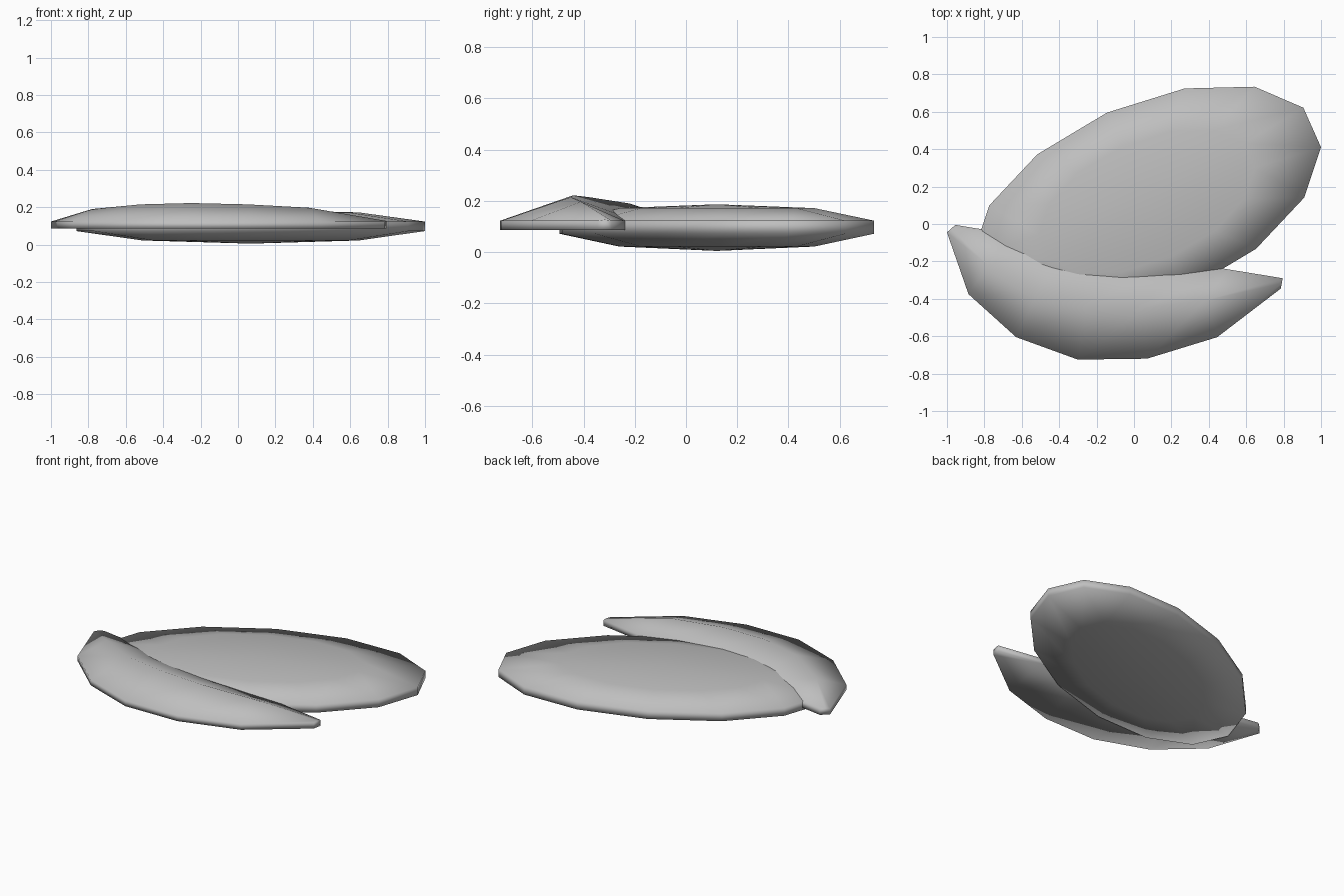
import bpy, math
from mathutils import Vector

if "Cube" in bpy.data.objects:
    bpy.data.objects.remove(bpy.data.objects["Cube"])

grey = bpy.data.materials.new("light_grey")
grey.diffuse_color = (0.52, 0.52, 0.52, 1)
grey.use_nodes = True
grey.node_tree.nodes["Principled BSDF"].inputs["Base Color"].default_value = grey.diffuse_color


def add_part(name, verts, faces):
    mesh = bpy.data.meshes.new(name)
    mesh.from_pydata(verts, [], faces)
    mesh.materials.append(grey)
    obj = bpy.data.objects.new(name, mesh)
    bpy.context.collection.objects.link(obj)
    bpy.context.view_layer.objects.active = obj
    obj.select_set(True)
    bpy.ops.object.mode_set(mode='EDIT')
    bpy.ops.mesh.select_all(action='SELECT')
    bpy.ops.mesh.normals_make_consistent(inside=False)
    bpy.ops.object.mode_set(mode='OBJECT')
    mesh.shade_smooth()
    obj.select_set(False)
    return obj


# Lens-shaped disc: fourteen-sided slanted ellipse in four rings plus poles
SIDES = 14
centre = Vector((0.068, 0.12, 0))
axis_a, axis_b = Vector((0.932, 0.29, 0)), Vector((-0.005, 0.554, 0))
rings = [(0.62, 0.022), (1, 0.072), (1, 0.123), (0.62, 0.172)]
verts, faces = [], []
for scale, z in rings:
    for k in range(SIDES):
        t = 2 * math.pi * k / SIDES
        p = centre + scale * (axis_a * math.cos(t) + axis_b * math.sin(t))
        verts.append((p.x, p.y, z))
bottom = len(verts)
verts += [(centre.x, centre.y, 0.005), (centre.x, centre.y, 0.187)]
for k in range(SIDES):
    n = (k + 1) % SIDES
    for r in range(len(rings) - 1):
        a, b = r * SIDES, (r + 1) * SIDES
        faces.append((a + k, a + n, b + n, b + k))
    faces.append((bottom, n, k))
    faces.append((bottom + 1, 3 * SIDES + k, 3 * SIDES + n))
add_part("disc", verts, faces)

# Curved side wing: rounded outer edge, straight inner edge, raised ridge
outer = [(-1, -.045), (-.885, -.375), (-.63, -.605), (-.30, -.725),
         (.07, -.72), (.445, -.605), (.785, -.345)]
ridge = [(-.978, -.025, .127), (-.78, -.22, .19), (-.52, -.38, .215), (-.25, -.44, .222),
         (.05, -.45, .215), (.38, -.41, .197), (.79, -.317, .127)]
inner_start, inner_end = Vector((-.955, -.005)), Vector((.795, -.29))
LOW, HIGH = 0.086, 0.123
verts, faces = [], []
last = len(outer) - 1
for i, (o, top) in enumerate(zip(outer, ridge)):
    q = inner_start.lerp(inner_end, i / last)
    verts += [(*o, LOW), (*o, HIGH), top, (q.x, q.y, HIGH), (q.x, q.y, LOW)]
for i in range(last):
    for j in range(5):
        n = (j + 1) % 5
        faces.append((5 * i + j, 5 * i + n, 5 * i + 5 + n, 5 * i + 5 + j))
faces += [tuple(range(5)), tuple(range(5 * last, 5 * last + 5))]
add_part("side_wing", verts, faces)
